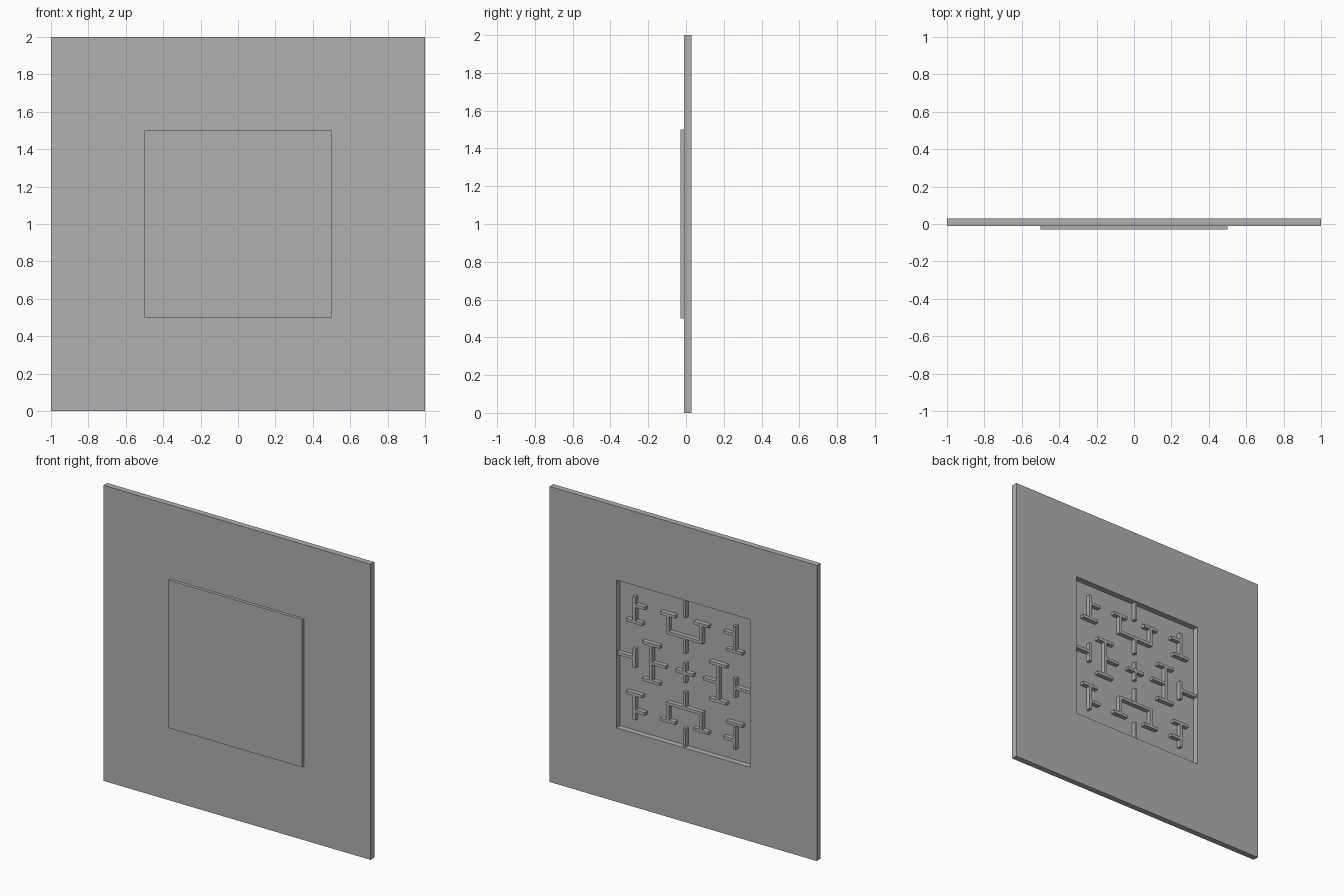
import bpy, bmesh

if "Cube" in bpy.data.objects:
    bpy.data.objects.remove(bpy.data.objects["Cube"])

PLATE_FRONT, PLATE_BACK, PANEL_BACK = -0.03, -0.01, 0.03
WALL_BACK = 0.02
WALL = 0.02          # thickness of the maze walls
MID = 1.0            # height of the panel centre

# Dark grey shared by all parts
grey = bpy.data.materials.new("dark_grey")
grey.diffuse_color = (0.44, 0.44, 0.44, 1)
grey.use_nodes = True
grey.node_tree.nodes["Principled BSDF"].inputs["Base Color"].default_value = grey.diffuse_color


def finish(bm, name):
    bmesh.ops.recalc_face_normals(bm, faces=bm.faces)
    mesh = bpy.data.meshes.new(name)
    bm.to_mesh(mesh)
    bm.free()
    mesh.materials.append(grey)
    obj = bpy.data.objects.new(name, mesh)
    bpy.context.collection.objects.link(obj)
    return obj


def add_box(bm, x0, x1, y0, y1, z0, z1):
    verts = bmesh.ops.create_cube(bm, size=1)["verts"]
    for v in verts:
        v.co.x = x1 if v.co.x > 0 else x0
        v.co.y = y1 if v.co.y > 0 else y0
        v.co.z = z1 if v.co.z > 0 else z0


# Square panel with a square opening: a rectangular section swept round 4 corners
bm = bmesh.new()
section = [(1, PLATE_BACK), (1, PANEL_BACK), (0.5, PANEL_BACK), (0.5, PLATE_BACK)]
rings = [[bm.verts.new((sx * r, y, MID + sz * r)) for r, y in section]
         for sx, sz in ((-1, -1), (1, -1), (1, 1), (-1, 1))]
for i in range(4):
    a, b = rings[i], rings[(i + 1) % 4]
    for j in range(4):
        k = (j + 1) % 4
        bm.faces.new((a[j], a[k], b[k], b[j]))
finish(bm, "outer_panel")

# Plate covering the opening at the front
bm = bmesh.new()
add_box(bm, -0.5, 0.5, PLATE_FRONT, PLATE_BACK, MID - 0.5, MID + 0.5)
finish(bm, "cover_plate")

# Maze walls of one quarter, as centre lines (x0, z0, x1, z1) from the middle
lines = {
    "centre_cross": [(-0.065, 0, 0.065, 0), (0, -0.065, 0, 0.065)],
    "edge_post": [(0, 0.375, 0, 0.5)],
    "fork_wall": [(-0.13, 0.24, 0.13, 0.24), (0, 0.13, 0, 0.24),
                  (0.125, 0.23, 0.125, 0.36), (0.07, 0.36, 0.18, 0.36)],
    "side_tee": [(0.375, 0, 0.5, 0), (0.375, -0.065, 0.375, 0.065)],
    "inner_wall": [(0.25, -0.125, 0.25, 0.125), (0.185, 0.125, 0.315, 0.125),
                   (0.14, 0, 0.25, 0)],
    "corner_wall": [(0.375, 0.245, 0.375, 0.417), (0.315, 0.245, 0.435, 0.245),
                    (0.295, 0.357, 0.375, 0.357)],
}

# Mirror every wall left-right and up-down, skipping repeats
for name, segs in lines.items():
    boxes = set()
    for x0, z0, x1, z1 in segs:
        px, pz = (0, WALL / 2) if z0 == z1 else (WALL / 2, 0)
        for sx in (1, -1):
            for sz in (1, -1):
                xs = sorted((sx * (x0 - px), sx * (x1 + px)))
                zs = sorted((sz * (z0 - pz), sz * (z1 + pz)))
                boxes.add(tuple(round(c, 5) for c in xs + zs))
    bm = bmesh.new()
    for xa, xb, za, zb in sorted(boxes):
        add_box(bm, xa, xb, PLATE_BACK, WALL_BACK, MID + za, MID + zb)
    finish(bm, name)
